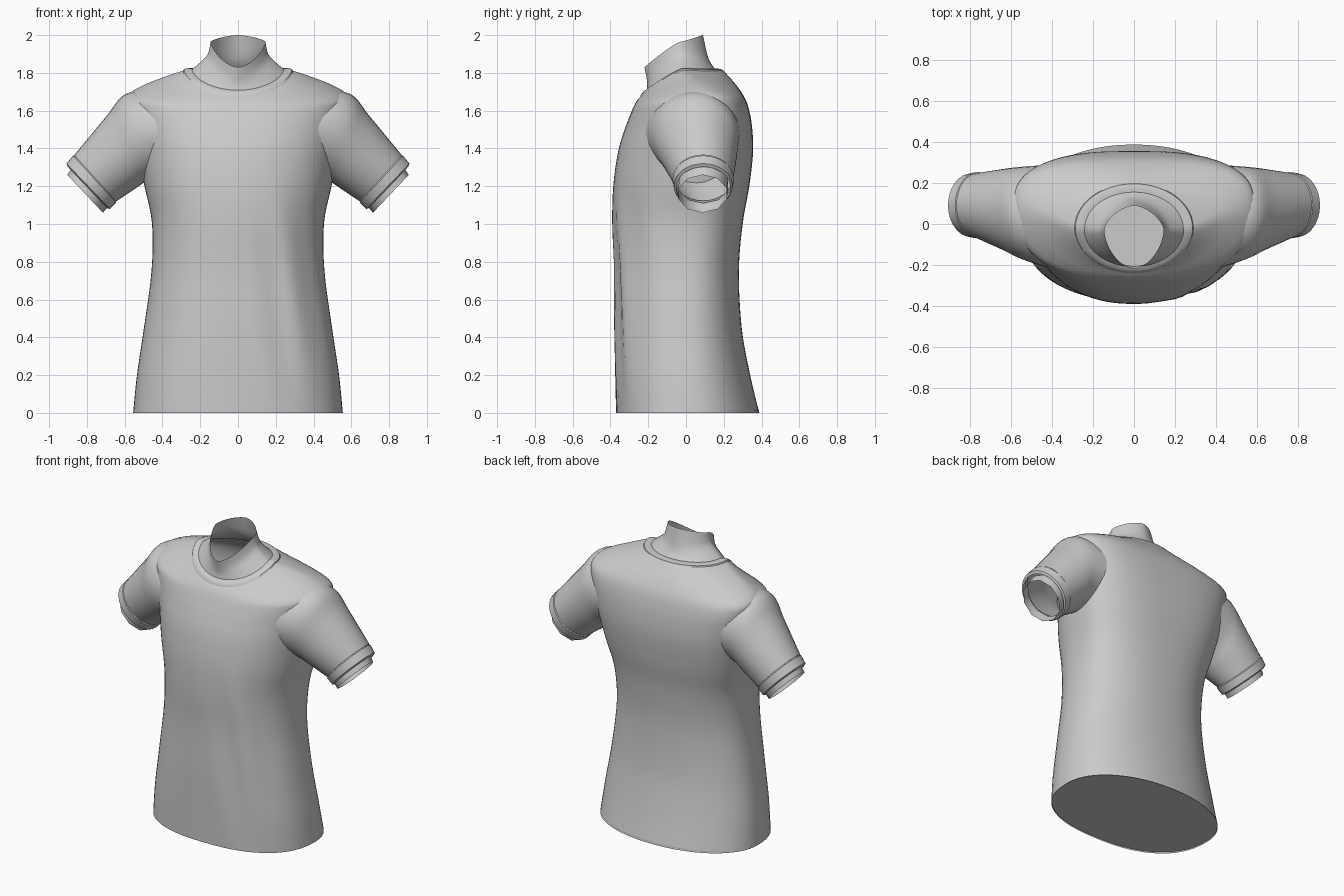
import bpy
import bmesh
import math
from mathutils import Vector

default_cube = bpy.data.objects.get("Cube")
if default_cube:
    bpy.data.objects.remove(default_cube, do_unlink=True)

# One plain grey fabric
fabric = bpy.data.materials.new("grey fabric")
fabric.use_nodes = True
grey = (0.6, 0.6, 0.6, 1)
fabric.diffuse_color = grey
fabric.node_tree.nodes["Principled BSDF"].inputs["Base Color"].default_value = grey


def power(value, exponent):
    return math.copysign(abs(value) ** exponent, value)


def smooth_rows(rows, steps):
    """Catmull-Rom interpolation through a list of section rows."""
    result = []
    for i in range(len(rows) - 1):
        a, b, c, d = rows[max(i - 1, 0)], rows[i], rows[i + 1], rows[min(i + 2, len(rows) - 1)]
        for k in range(steps):
            t = k / steps
            result.append([q + t * (r - p) / 2
                           + t * t * (p - 2.5 * q + 2 * r - s / 2)
                           + t ** 3 * (1.5 * (q - r) + (s - p) / 2)
                           for p, q, r, s in zip(a, b, c, d)])
    return result + [list(rows[-1])]


def loft(name, rings, angle=50, close_start=False):
    """Skin closed rings of points into a tube, open unless its start is closed."""
    bm = bmesh.new()
    loops = [[bm.verts.new(p) for p in ring] for ring in rings]
    for low, high in zip(loops, loops[1:]):
        for i in range(len(low)):
            j = (i + 1) % len(low)
            bm.faces.new((low[i], low[j], high[j], high[i]))
    if close_start:
        bm.faces.new(loops[0])
    bmesh.ops.recalc_face_normals(bm, faces=bm.faces)
    mesh = bpy.data.meshes.new(name)
    bm.to_mesh(mesh)
    bm.free()
    mesh.materials.append(fabric)
    obj = bpy.data.objects.new(name, mesh)
    bpy.context.collection.objects.link(obj)
    bpy.ops.object.select_all(action="DESELECT")
    obj.select_set(True)
    bpy.context.view_layer.objects.active = obj
    bpy.ops.object.shade_smooth_by_angle(angle=math.radians(angle))


def level_ring(row, slope=1.2, count=64):
    """Section from half width, front/back/side y, front/side/back z, front/back roundness."""
    width, front, back, side, z_front, z_side, z_back, n_front, n_back = row
    points = []
    for i in range(count):
        a = math.tau * i / count
        behind = math.sin(a) > 0
        n = n_back if behind else n_front
        y_end, z_end = (back, z_back) if behind else (front, z_front)
        c, s = power(math.cos(a), 2 / n), abs(math.sin(a)) ** (2 / n)
        points.append(Vector((width * c, side + s * (y_end - side),
                              z_side + s ** slope * (z_end - z_side))))
    return points


def sleeve_ring(row, side, count=32):
    """Tilted oval from its top x/z, bottom x/z and front/back y."""
    tx, tz, bx, bz, front, back = row
    top, bottom = Vector((tx, 0, tz)), Vector((bx, 0, bz))
    middle, half = (top + bottom) / 2, (top - bottom) / 2
    points = []
    for i in range(count):
        a = math.tau * i / count
        p = middle + half * math.cos(a)
        p.y = (front + back) / 2 + math.sin(a) * (back - front) / 2
        p.x *= side
        points.append(p)
    return points


def drape(point):
    """Soft diagonal folds on the lower front left of the shirt."""
    if point.y < 0:
        fade = math.sin(math.pi * min(max(point.z / 1.25, 0), 1))
        place = math.exp(-((point.x - 0.27) / 0.16) ** 2)
        point.y += 0.014 * fade * place * math.sin(28 * (point.x + 0.16 * point.z))
    return point


# Torso: level sections up to the armpits
torso = [(w, f, b, s, z, z, z, n, m) for z, w, f, b, s, n, m in [
    (0, .555, -.37, .388, .03, 2.4, 2.1),
    (.2, .535, -.375, .34, .02, 2.4, 2.1),
    (.45, .498, -.38, .295, 0, 2.3, 2.2),
    (.75, .458, -.38, .28, 0, 2.3, 2.3),
    (1, .455, -.39, .30, .02, 2.3, 2.5),
    (1.2, .495, -.385, .335, .05, 2.3, 2.7),
    (1.38, .53, -.36, .355, .07, 2.3, 2.9)]]
# Shoulders: saddle-shaped sections closing in on the neckline
torso += [
    (.56, -.325, .35, .08, 1.50, 1.53, 1.51, 2.3, 3),
    (.585, -.295, .335, .08, 1.58, 1.63, 1.60, 2.3, 3),
    (.58, -.278, .315, .08, 1.62, 1.685, 1.66, 2.3, 2.8),
    (.50, -.265, .285, .06, 1.645, 1.735, 1.71, 2.2, 2.5),
    (.40, -.255, .25, .03, 1.66, 1.775, 1.755, 2.1, 2.2),
    (.29, -.24, .20, -.02, 1.675, 1.812, 1.81, 2, 2)]
rings = [[drape(p) for p in level_ring(row)] for row in smooth_rows(torso, 5)]
loft("shirt_torso", rings)

# Closed underside just above the hem
underside = [(.553, -.368, .386, .03, z, z, z, 2.4, 2.1) for z in (.008, .014)]
loft("shirt_underside", [level_ring(row) for row in underside], close_start=True)

# Collar band: a low lip that turns down toward the neck
collar = [
    (.292, -.242, .20, -.02, 1.668, 1.806, 1.805, 2, 2),
    (.286, -.24, .196, -.02, 1.682, 1.82, 1.816, 2, 2),
    (.265, -.225, .175, -.02, 1.702, 1.826, 1.822, 2, 2),
    (.24, -.205, .155, -.02, 1.71, 1.822, 1.82, 2, 2)]
loft("collar_band", [level_ring(row) for row in collar], 35)

# Neck tube with a slanted, slightly pointed open top
neck = [
    (.26, -.21, .175, -.02, 1.70, 1.808, 1.80, 2, 2),
    (.20, -.205, .135, -.03, 1.74, 1.855, 1.845, 2, 2),
    (.16, -.21, .112, -.03, 1.78, 1.90, 1.90, 1.8, 1.8),
    (.145, -.22, .09, -.03, 1.83, 1.965, 2, 1.7, 1.6)]
loft("neck", [level_ring(row) for row in smooth_rows(neck, 4)], 60)

# Sleeve, turned hem and inner cuff, repeated on both sides
sleeve = [
    (.42, 1.70, .38, 1.27, -.22, .29),
    (.592, 1.69, .485, 1.225, -.175, .28),
    (.70, 1.567, .555, 1.18, -.13, .27),
    (.867, 1.365, .645, 1.12, -.068, .25)]
hem = [
    (.864, 1.362, .648, 1.123, -.065, .247),
    (.873, 1.362, .645, 1.112, -.071, .254),
    (.908, 1.32, .678, 1.08, -.064, .247),
    (.90, 1.302, .69, 1.082, -.05, .235)]
cuff = [
    (.87, 1.31, .67, 1.11, -.045, .23),
    (.904, 1.26, .715, 1.06, -.045, .222)]
for word, side in (("left", 1), ("right", -1)):
    loft(word + "_sleeve", [sleeve_ring(row, side) for row in smooth_rows(sleeve, 6)])
    loft(word + "_sleeve_hem", [sleeve_ring(row, side) for row in hem], 35)
    loft(word + "_inner_cuff", [sleeve_ring(row, side, 10) for row in cuff], 50)
